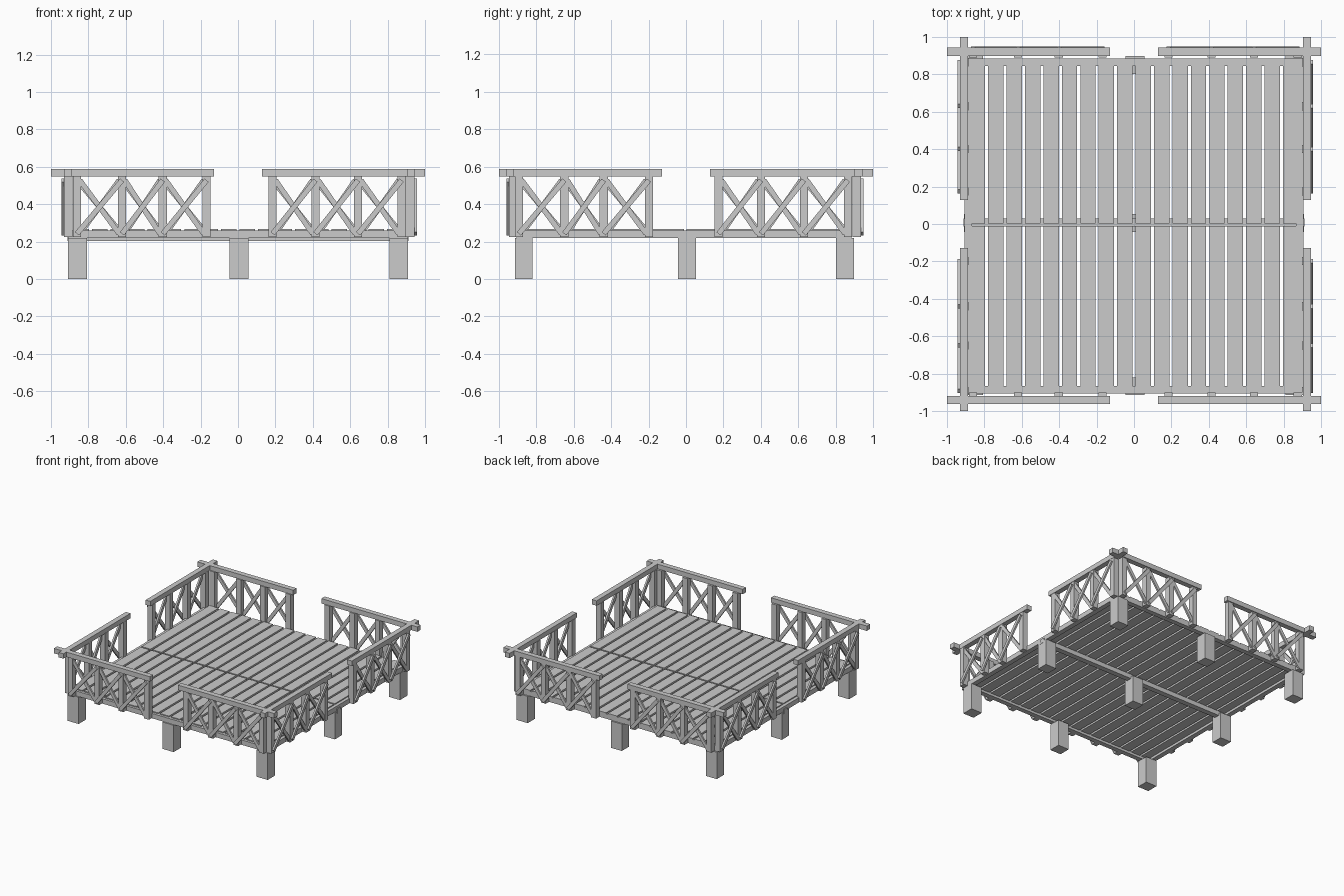
import bpy
from math import atan2, hypot, pi
from mathutils import Matrix, Vector

cube = bpy.data.objects.get("Cube")
if cube:
    bpy.data.objects.remove(cube, do_unlink=True)

grey = bpy.data.materials.new("grey_wood")
grey.use_nodes = True
colour = (0.6, 0.6, 0.6, 1)
grey.diffuse_color = colour
bsdf = grey.node_tree.nodes["Principled BSDF"]
bsdf.inputs["Base Color"].default_value = colour
bsdf.inputs["Roughness"].default_value = 0.8

CORNERS = [(x, y, z) for x in (-.5, .5) for y in (-.5, .5) for z in (-.5, .5)]
QUADS = [(0, 1, 3, 2), (4, 6, 7, 5), (0, 4, 5, 1), (2, 3, 7, 6), (0, 2, 6, 4), (1, 5, 7, 3)]


def beam(name, centre, size, turn=Matrix()):
    """Add one flat-sided timber, sized in its own axes and then turned."""
    mesh = bpy.data.meshes.new(name)
    points = [Vector(a * b for a, b in zip(c, size)) for c in CORNERS]
    mesh.from_pydata(points, [], QUADS)
    mesh.materials.append(grey)
    ob = bpy.data.objects.new(name, mesh)
    ob.matrix_world = Matrix.Translation(centre) @ turn
    bpy.context.collection.objects.link(ob)
    return ob


def span(name, x, y, z):
    """Add a timber from its extent along each axis."""
    ranges = (x, y, z)
    beam(name, [(a + b) / 2 for a, b in ranges], [b - a for a, b in ranges])


# Legs in a three by three grid
for x in (-0.858, 0.005, 0.86):
    for y in (-0.867, 0.005, 0.85):
        beam("leg", (x, y, 0.11), (0.1, 0.095, 0.22))

# Frame under the deck
RIM = (0.22, 0.26)
span("front_rim", (-0.905, 0.905), (-0.905, -0.865), RIM)
span("back_rim", (-0.905, 0.905), (0.845, 0.885), RIM)
span("right_rim", (-0.905, -0.865), (-0.865, 0.845), RIM)
span("left_rim", (0.865, 0.905), (-0.865, 0.845), RIM)
span("middle_beam", (-0.912, 0.912), (-0.014, 0.03), (0.203, 0.24))

# Deck boards in two rows
for i in range(18):
    x = -0.837 + i * 0.0985
    for y in ((-0.885, -0.01), (0.002, 0.885)):
        span("deck_board", (x - 0.041, x + 0.041), y, (0.24, 0.268))

# Railings: every side is built facing forward, then turned into place
FRONT = [(-0.861, -0.62, -0.402, -0.168), (0.185, 0.414, 0.642, 0.875)]
SIDE = [(-0.893, -0.65, -0.44, -0.198), (0.174, 0.401, 0.63, 0.865)]
LOW, HIGH = 0.242, 0.528


def flipped(groups):
    return [tuple(sorted(-u for u in g)) for g in groups]


def brace(name, start, end, depth, thick, turn):
    du, dz = end[0] - start[0], end[1] - start[1]
    centre = Vector(((start[0] + end[0]) / 2, -depth, (start[1] + end[1]) / 2))
    tilt = Matrix.Rotation(-atan2(dz, du), 4, "Y")
    beam(name, turn @ centre, (hypot(du, dz), thick, 0.028), turn @ tilt)


def railing(name, groups, turns, rail_depth, post_face):
    turn = Matrix.Rotation(turns * pi / 2, 4, "Z")
    for group in groups:
        sign = 1 if group[0] > 0 else -1
        beam(name + "_top_rail", turn @ Vector((sign * 0.564, -rail_depth, 0.568)),
             (0.872, 0.043, 0.04), turn)
        for u in group:
            beam(name + "_post", turn @ Vector((u, 0.0225 - post_face, 0.387)),
                 (0.044, 0.045, 0.326), turn)
        # Crossed braces: one over the posts, one between them
        for a, b in zip(group, group[1:]):
            brace(name + "_outer_brace", (a, LOW), (b, HIGH), post_face + 0.006, 0.014, turn)
            brace(name + "_inner_brace", (a + 0.015, HIGH), (b - 0.015, LOW),
                  post_face - 0.01, 0.014, turn)


railing("front", FRONT, 0, 0.94, 0.947)
railing("left", SIDE, 1, 0.924, 0.943)
railing("back", flipped(FRONT), 2, 0.921, 0.935)
railing("right", flipped(SIDE), 3, 0.908, 0.93)
